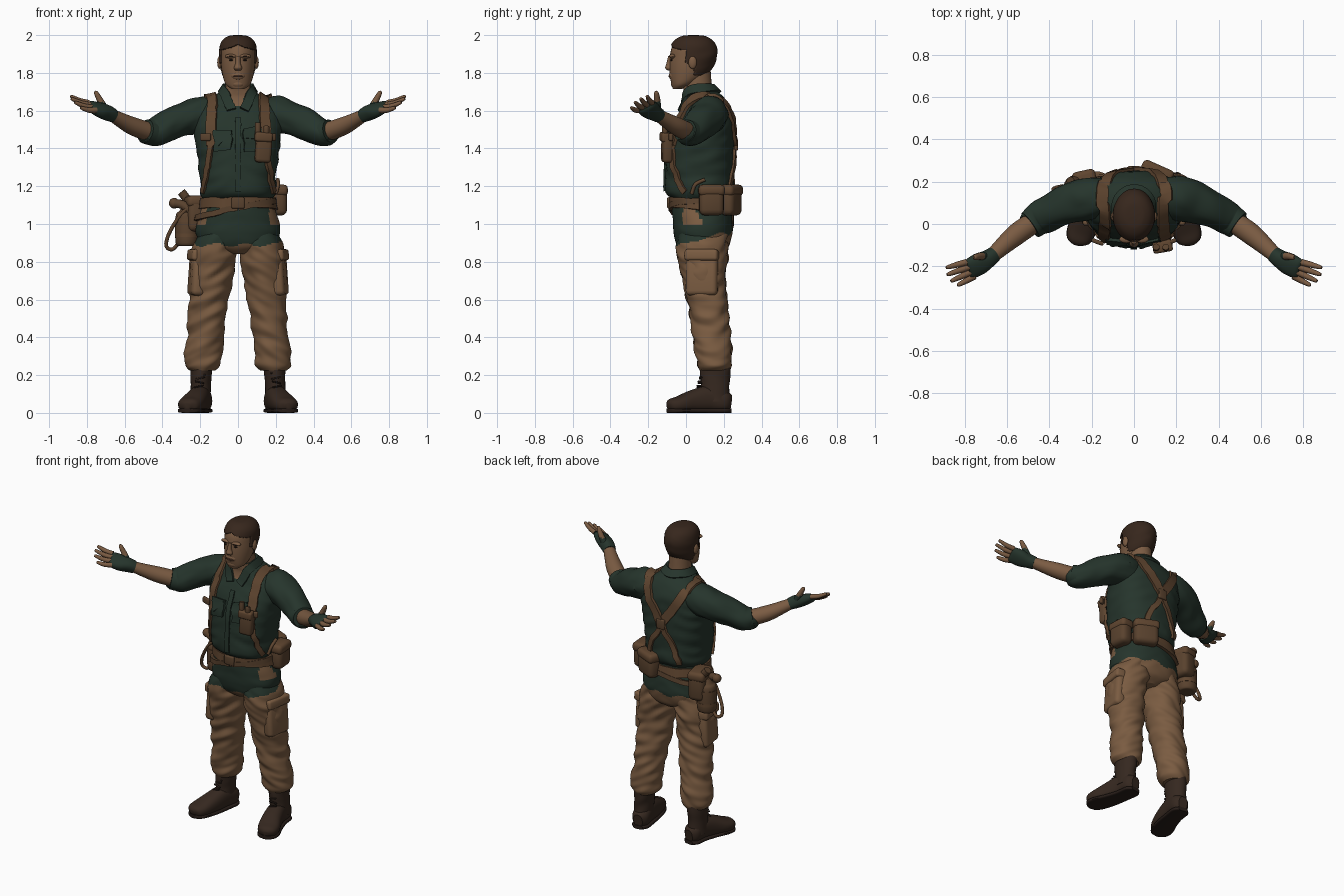
import bpy, bmesh, math
from mathutils import Vector, Matrix, noise
from mathutils.bvhtree import BVHTree

old = bpy.data.objects.get("Cube")
if old:
    bpy.data.objects.remove(old, do_unlink=True)


def material(name, rgb):
    mat = bpy.data.materials.new(name)
    mat.use_nodes = True
    mat.diffuse_color = (*rgb, 1)
    mat.node_tree.nodes["Principled BSDF"].inputs["Base Color"].default_value = (*rgb, 1)
    return mat


skin = material("skin", (.195, .105, .055))
shirt_green = material("shirt green", (.019, .035, .025))
khaki = material("khaki cloth", (.195, .106, .053))
webbing = material("webbing brown", (.115, .06, .029))
pouch_brown = material("pouch brown", (.1, .054, .027))
hair_brown = material("hair brown", (.038, .02, .012))
leather = material("boot leather", (.036, .021, .014))
sole_dark = material("dark rubber", (.02, .012, .009))
lip_brown = material("lip brown", (.1, .045, .027))
made = []
SIDES = (("left", 1), ("right", -1))


def finish(name, bm, mats, paint=None):
    bmesh.ops.recalc_face_normals(bm, faces=bm.faces)
    if paint:
        for face in bm.faces:
            face.material_index = paint(face.calc_center_median())
    mesh = bpy.data.meshes.new(name)
    bm.to_mesh(mesh)
    bm.free()
    for mat in mats:
        mesh.materials.append(mat)
    obj = bpy.data.objects.new(name, mesh)
    bpy.context.scene.collection.objects.link(obj)
    made.append(obj)
    return obj


def spline(rows, steps):
    """Catmull-Rom interpolation of rows of numbers."""
    rows = [Vector(r) for r in rows]
    out = []
    for i in range(len(rows) - 1):
        b, c = rows[i], rows[i + 1]
        a, d = rows[max(i - 1, 0)], rows[min(i + 2, len(rows) - 1)]
        for k in range(steps):
            t = k / steps
            out.append((b * 2 + (c - a) * t + (a * 2 - b * 5 + c * 4 - d) * t**2
                        + (b * 3 - a - c * 3 + d) * t**3) / 2)
    return out + [rows[-1]]


def loft(name, rings, mats, axis=None, up=(0, 0, 1), sides=28, steps=5, power=2,
         wrinkle=0, paint=None, keep=None):
    """Skin rings of (x, y, z, half width, half depth); axis fixes the ring plane."""
    rows = spline(rings, steps)
    bm = bmesh.new()
    loops = []
    for i, row in enumerate(rows):
        here = Vector(row[:3])
        along = axis or Vector(rows[min(i + 1, len(rows) - 1)][:3]) - Vector(rows[max(i - 1, 0)][:3])
        u = Vector(along).cross(Vector(up)).normalized()
        v = u.cross(Vector(along)).normalized()
        loop = []
        for k in range(sides):
            ang = math.tau * k / sides
            c, s = math.cos(ang), math.sin(ang)
            off = (u * math.copysign(abs(c) ** (2 / power), c) * max(row[3], .001)
                   + v * math.copysign(abs(s) ** (2 / power), s) * max(row[4], .001))
            p = here + off
            fold = noise.noise(Vector((p.x * 9, p.y * 9, p.z * 21 + abs(p.x) * 11)))
            loop.append(bm.verts.new(here + off * (1 + wrinkle * fold)))
        loops.append(loop)
    for a, b in zip(loops, loops[1:]):
        for k in range(sides):
            bm.faces.new((a[k], a[k - 1], b[k - 1], b[k]))
    bm.faces.new(loops[0])
    bm.faces.new(loops[-1])
    if keep:
        drop = [f for f in bm.faces if not keep(f.calc_center_median())]
        bmesh.ops.delete(bm, geom=drop, context='FACES')
    return finish(name, bm, mats, paint)


def upright(name, rings, mats, **options):
    return loft(name, rings, mats, axis=(0, 0, 1), up=(0, 1, 0), **options)


def flip(rings, s):
    return [(r[0] * s, *r[1:]) for r in rings]


def tube(name, points, radius, mat):
    return loft(name, [(*p, radius, radius) for p in points], [mat], sides=10, up=(.1, .9, .3))


def blob(name, loc, radii, mat):
    bm = bmesh.new()
    bmesh.ops.create_uvsphere(bm, u_segments=16, v_segments=10, radius=1)
    bm.transform(Matrix.Translation(loc) @ Matrix.Diagonal((*radii, 1)))
    return finish(name, bm, [mat])


def box(name, loc, size, mat, turn=0, lean=0, bevel=.012):
    bm = bmesh.new()
    bmesh.ops.create_cube(bm, size=1)
    bm.transform(Matrix.Translation(loc) @ Matrix.Rotation(math.radians(turn), 4, 'Z')
                 @ Matrix.Rotation(math.radians(lean), 4, 'Y') @ Matrix.Diagonal((*size, 1)))
    bmesh.ops.bevel(bm, geom=bm.edges[:], offset=min(bevel, min(size) * .4), segments=3,
                    affect='EDGES', profile=.5)
    return finish(name, bm, [mat])


def surface(*objs):
    verts, polys = [], []
    for o in objs:
        base = len(verts)
        verts += [v.co.copy() for v in o.data.vertices]
        polys += [[base + i for i in p.vertices] for p in o.data.polygons]
    return BVHTree.FromPolygons(verts, polys)


def ribbon(name, points, width, mat, tree, thick=.012):
    """A flat strap that hugs the given surface."""
    hits = [tree.find_nearest(p)[:2] for p in spline(points, 6)]
    bm = bmesh.new()
    rows = []
    for i, (loc, nor) in enumerate(hits):
        along = hits[min(i + 1, len(hits) - 1)][0] - hits[max(i - 1, 0)][0]
        side = along.cross(nor).normalized() * width / 2
        rows.append([bm.verts.new(loc + side * a + nor * b) for a, b in
                     ((-1, -.006), (-1, thick), (1, thick), (1, -.006))])
    for a, b in zip(rows, rows[1:]):
        for k in range(4):
            bm.faces.new((a[k], a[k - 1], b[k - 1], b[k]))
    bm.faces.new(rows[0])
    bm.faces.new(rows[-1])
    return finish(name, bm, [mat])


# Shirt body with an open neck, and the hips under its ragged tail
def open_neck(c):
    return int(c.y < .06 and c.z > 1.59 and abs(c.x) < (c.z - 1.59) * .5)


def shirt_tail(c):
    pocket = abs(c.x) > .165 and -.02 < c.y < .09 - (c.z - 1) * .5 and c.z > .995
    hem = .89 + max(0, min(c.y, .2)) * .3 + .01 * math.sin(c.x * 40)
    return int(pocket or c.z < hem)


shirt = upright("shirt", [(0, .075, 1.13, .18, .145), (0, .07, 1.17, .2, .178),
    (0, .07, 1.25, .203, .18), (0, .075, 1.4, .22, .178), (0, .09, 1.52, .232, .162),
    (0, .105, 1.6, .215, .135), (0, .1, 1.66, .155, .108), (0, .08, 1.7, .095, .09),
    (0, .062, 1.73, .074, .078)], [shirt_green, skin], sides=48, steps=8, power=2.3,
    wrinkle=.05, paint=open_neck)
hips = upright("hips", [(0, .09, .84, .05, .09), (0, .09, .88, .18, .135),
    (0, .09, .95, .222, .155), (0, .087, 1.02, .214, .157), (0, .08, 1.1, .19, .155),
    (0, .075, 1.17, .183, .145)], [shirt_green, khaki], sides=72, steps=14, power=2.2,
    wrinkle=.02, paint=shirt_tail)

# Head, hair shell and face
skull = [(0, -.045, 1.715, .034, .024), (0, -.02, 1.738, .064, .056), (0, .008, 1.78, .08, .093),
    (0, .025, 1.83, .089, .113), (0, .034, 1.88, .091, .12), (0, .037, 1.93, .089, .114),
    (0, .038, 1.965, .072, .092), (0, .038, 1.985, .042, .054), (0, .038, 1.99, .008, .01)]
upright("head", skull, [skin])


def hairline(c):
    if c.y < .0:
        return c.z > 1.952 - abs(c.x) * .35
    return c.z > (1.85 if c.y < .045 else 1.785)


hair = upright("hair", [(x, y + .002, z + .01, a + .008, b + .008) for x, y, z, a, b in skull],
               [hair_brown], sides=64, steps=10, keep=hairline, wrinkle=.03)
shell = hair.modifiers.new("thickness", 'SOLIDIFY')
shell.thickness = .012
shell.offset = -1
upright("neck", [(0, .085, 1.6, .075, .075), (0, .065, 1.7, .068, .075),
                 (0, .055, 1.82, .065, .075)], [skin])
upright("nose", [(0, -.086, 1.812, .014, .01), (0, -.09, 1.826, .022, .021),
                 (0, -.086, 1.85, .014, .018), (0, -.082, 1.89, .012, .012)], [skin], sides=14)
blob("chin", (0, -.056, 1.742), (.036, .024, .022), skin)
blob("muzzle", (0, -.066, 1.785), (.04, .025, .026), skin)
blob("mouth", (0, -.087, 1.782), (.027, .007, .005), lip_brown)
for word, s in SIDES:
    blob(word + "_eye", (s * .036, -.077, 1.868), (.013, .006, .005), sole_dark)
    blob(word + "_brow_ridge", (s * .036, -.072, 1.888), (.034, .018, .012), skin)
    blob(word + "_brow", (s * .037, -.079, 1.888), (.025, .012, .006), hair_brown)
    blob(word + "_ear", (s * .097, .035, 1.855), (.013, .022, .034), skin)

# Arms, gloves and hands
sleeves = []
for word, s in SIDES:
    sleeves.append(loft(word + "_sleeve", flip([(.11, .115, 1.565, .09, .09), (.2, .12, 1.578, .1, .098),
        (.28, .105, 1.556, .096, .09), (.37, .065, 1.522, .084, .082), (.44, .03, 1.488, .08, .073),
        (.48, .003, 1.485, .07, .064), (.488, -.005, 1.488, .055, .05)], s), [shirt_green],
        wrinkle=.13, steps=8))
    loft(word + "_cuff", flip([(.462, .015, 1.484, .074, .067), (.49, -.005, 1.491, .07, .063)], s),
         [shirt_green])
    loft(word + "_forearm", flip([(.45, .025, 1.48, .05, .05), (.55, -.045, 1.515, .051, .048),
        (.62, -.105, 1.55, .042, .039), (.68, -.16, 1.585, .033, .03)], s), [skin])
    loft(word + "_glove", flip([(.66, -.143, 1.574, .037, .036), (.69, -.165, 1.588, .042, .04),
        (.73, -.188, 1.602, .053, .036), (.772, -.21, 1.618, .052, .026),
        (.785, -.217, 1.624, .044, .014)], s), [shirt_green], power=2.4, up=(0, -.5, 1))
    tips = ((.882, -.205, 1.675), (.878, -.238, 1.662), (.86, -.268, 1.643), (.83, -.288, 1.615))
    for n, tip in enumerate(tips):
        root = Vector((.79 - .013 * n, -.18 - .022 * n, 1.642 - .013 * n))
        tip = Vector(tip)
        mid = (root + tip) / 2 - Vector((0, 0, .006))
        root.x, mid.x, tip.x = root.x * s, mid.x * s, tip.x * s
        loft(f"{word}_finger_{n}", [(*root, .015, .015), (*mid, .014, .014), (*tip, .009, .009),
             (*(tip + (tip - mid) * .08), .003, .003)], [skin, shirt_green], sides=12,
             paint=lambda c: int((c - root).length < .012))
    loft(word + "_thumb", flip([(.7, -.155, 1.6, .022, .022), (.725, -.152, 1.645, .018, .018),
        (.75, -.157, 1.692, .012, .013), (.756, -.158, 1.704, .004, .004)], s), [skin, shirt_green],
        up=(0, 1, 0), sides=12, paint=lambda c: int(c.z < 1.645))

# Trouser legs, cargo pockets and boots
for word, s in SIDES:
    upright(word + "_trouser_leg", flip([(.105, .09, .96, .098, .13), (.125, .085, .87, .118, .138),
        (.137, .092, .76, .116, .122), (.15, .107, .62, .107, .107), (.162, .125, .5, .1, .102),
        (.172, .137, .4, .094, .1), (.183, .147, .31, .1, .095), (.185, .15, .255, .094, .088),
        (.187, .152, .225, .068, .075)], s), [shirt_green, khaki], steps=14, wrinkle=.13, sides=48,
        paint=shirt_tail)
    box(word + "_cargo_pocket", (s * .216, .085, .74), (.072, .17, .24), khaki, s * -10, s * -4, .025)
    box(word + "_cargo_flap", (s * .218, .084, .835), (.078, .178, .06), khaki, s * -10, s * -4, .015)
    upright(word + "_boot_shaft", flip([(.198, .155, .06, .056, .08), (.197, .155, .14, .053, .074),
        (.195, .155, .2, .056, .08), (.193, .155, .25, .058, .08)], s), [leather], wrinkle=.05)
    foot = flip([(.186, .238, .055, .03, .04), (.19, .205, .06, .054, .056), (.2, .13, .075, .055, .07),
        (.222, .04, .062, .062, .06), (.25, -.035, .046, .066, .043), (.265, -.08, .04, .052, .034),
        (.27, -.098, .036, .02, .016)], s)
    loft(word + "_boot_foot", foot, [leather], power=2.4)
    loft(word + "_boot_sole", [(x, y, .012, a * 1.03, .012) for x, y, z, a, b in foot],
         [sole_dark], power=4)
    for n in range(5):
        box(f"{word}_lace_{n}", (s * (.212 - n * .004), .062 + n * .006, .118 + n * .022),
            (.05, .014, .008), sole_dark, s * 14, 12 * (-1) ** n, .003)

# Collar, button placket and chest pockets
cloth = surface(shirt, *sleeves)
half = [(.035, -.06, 1.62), (.07, -.04, 1.68), (.09, .03, 1.715), (.075, .12, 1.72), (0, .17, 1.72)]
ribbon("collar", half + flip(half[-2::-1], -1), .05, shirt_green, cloth, .014)
ribbon("button_placket", [(0, -.1, 1.59), (0, -.13, 1.4), (0, -.14, 1.17)], .03, shirt_green, cloth, .008)
for word, s in SIDES:
    ribbon(word + "_chest_pocket", [(s * .09, -.15, 1.5), (s * .09, -.15, 1.39)], .09, shirt_green, cloth, .009)
    ribbon(word + "_chest_flap", [(s * .09, -.15, 1.515), (s * .09, -.15, 1.475)], .1, shirt_green, cloth, .014)

# Crossed harness: wide over the shoulders, narrow towards the belt
for word, s in SIDES:
    lift = .013 + s * .002
    ribbon(word + "_shoulder_strap", flip([(.174, -.13, 1.43), (.162, -.1, 1.52), (.15, -.02, 1.64),
        (.15, .09, 1.7), (.14, .2, 1.66), (.1, .27, 1.56), (0, .31, 1.42)], s), .056, webbing, cloth, lift)
    ribbon(word + "_front_strap", flip([(.218, -.02, 1.16), (.203, -.1, 1.28), (.174, -.13, 1.44)], s),
           .032, webbing, cloth, lift)
    ribbon(word + "_back_strap", flip([(.02, .31, 1.44), (-.09, .29, 1.28), (-.135, .27, 1.15)], s),
           .034, webbing, cloth, lift)
    box(word + "_strap_buckle", (s * .172, -.085, 1.46), (.06, .02, .04), pouch_brown, s * 20)
box("back_strap_joint", (0, .265, 1.42), (.06, .02, .065), pouch_brown)
box("chest_pouch", (.135, -.1, 1.4), (.085, .055, .15), pouch_brown, 10, 4, .018)
box("chest_pouch_flap", (.135, -.107, 1.46), (.092, .055, .05), webbing, 10, 4)
for n, x in enumerate((.105, .15)):
    tube(f"chest_light_{n}", [(x, -.11, 1.45), (x, -.112, 1.5), (x, -.108, 1.535 - n * .02)], .016, pouch_brown)

# Waist belts
waist = surface(hips)
ring = [(.25 * math.sin(k * math.tau / 16), .08 - .22 * math.cos(k * math.tau / 16), 1.115)
        for k in range(17)]
ribbon("belt", ring, .055, webbing, waist, .015)
ribbon("slung_belt", [(x, y, 1.085 + x * .18) for x, y, z in ring], .03, pouch_brown, waist, .018)
box("belt_buckle", (0, -.09, 1.112), (.07, .02, .06), pouch_brown)

# Left hip pouches
for n, (x, y, turn, wide) in enumerate(((.215, .135, 4, .13), (.105, .235, 66, .15))):
    box(f"left_hip_pouch_{n}", (x, y, 1.115), (.085, wide, .14), pouch_brown, turn, 0, .03)
    box(f"left_pouch_flap_{n}", (x, y, 1.178), (.092, wide + .01, .06), webbing, turn, 0, .022)
tube("pouch_hanger", [(.2, .03, 1.16), (.212, .05, 1.21), (.21, .1, 1.235)], .01, webbing)

# Right hip flask, tools and hose
box("right_hip_pouch", (-.225, .175, 1.05), (.105, .15, .18), pouch_brown, 12, 0, .03)
box("right_pouch_flap", (-.226, .176, 1.12), (.112, .156, .06), webbing, 12, 0, .022)
upright("flask", [(-.272, .17, .885, .03, .03), (-.272, .17, .9, .058, .058), (-.272, .17, 1.04, .058, .058),
    (-.272, .17, 1.07, .038, .038), (-.272, .17, 1.1, .02, .02)], [pouch_brown])
for n, height in enumerate((.93, 1.01)):
    upright(f"flask_band_{n}", [(-.272, .17, height, .062, .062), (-.272, .17, height + .02, .062, .062)],
            [webbing])
tube("tool_handle", [(-.23, .13, 1.05), (-.29, .14, 1.1), (-.345, .16, 1.11)], .024, pouch_brown)
tube("tool_grip", [(-.24, .19, 1.07), (-.27, .2, 1.13), (-.3, .2, 1.17)], .024, pouch_brown)
blob("tool_knob", (-.338, .16, 1.11), (.028, .028, .028), webbing)
tube("hose", [(-.25, .12, 1.1), (-.31, .13, 1.04), (-.365, .15, .95), (-.38, .165, .885),
              (-.35, .175, .865), (-.315, .17, .9), (-.29, .17, .96)], .01, webbing)

# Smooth shading with crisp edges
bpy.ops.object.select_all(action='DESELECT')
for obj in made:
    obj.select_set(True)
bpy.context.view_layer.objects.active = made[0]
bpy.ops.object.shade_smooth_by_angle(angle=math.radians(40))
